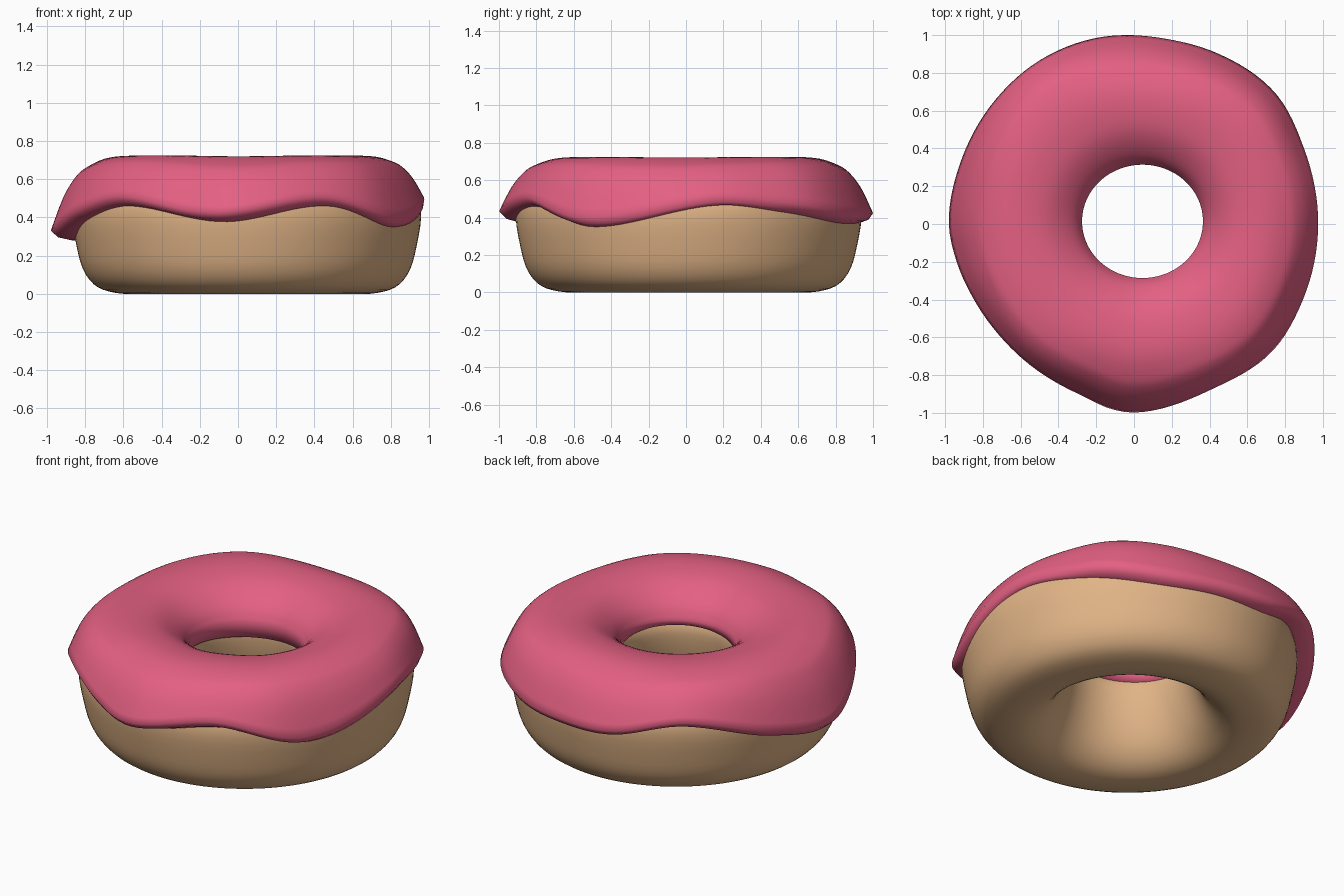
import bpy, bmesh, math
from mathutils import Vector

if "Cube" in bpy.data.objects:
    bpy.data.objects.remove(bpy.data.objects["Cube"])

SEGMENTS = 120
CENTER = Vector((0.045, 0.014, 0))


def hermite(a, b, m0, m1, u):
    return ((2*u**3 - 3*u**2 + 1) * a + (u**3 - 2*u**2 + u) * m0
            + (3*u**2 - 2*u**3) * b + (u**3 - u**2) * m1)


def around(table, angle):
    """Smooth periodic lookup in a list of (degrees, value)."""
    t = [(a - 360, v) for a, v in table] + table + [(a + 360, v) for a, v in table]
    for i in range(1, len(t) - 2):
        (x0, y0), (x1, y1), (x2, y2), (x3, y3) = t[i - 1:i + 3]
        if x1 <= angle < x2:
            w = x2 - x1
            return hermite(y1, y2, w * (y2 - y0) / (x2 - x0),
                           w * (y3 - y1) / (x3 - x1), (angle - x1) / w)


def smooth_path(points, closed=False, steps=3):
    """Catmull-Rom resampling of a short point list."""
    p = [Vector(q) for q in points]
    n = len(p)
    at = (lambda i: p[i % n]) if closed else (lambda i: p[max(0, min(n - 1, i))])
    out = []
    for i in range(n if closed else n - 1):
        a, b = at(i), at(i + 1)
        m0, m1 = (b - at(i - 1)) / 2, (at(i + 2) - a) / 2
        out += [hermite(a, b, m0, m1, k / steps) for k in range(steps)]
    return out if closed else out + [p[-1]]


def ring_object(name, section, color, angle):
    """Close a cross-section that varies with the angle into a ring."""
    bm = bmesh.new()
    rings = [[bm.verts.new(v) for v in section(360 * i / SEGMENTS)]
             for i in range(SEGMENTS)]
    n = len(rings[0])
    for i in range(SEGMENTS):
        a, b = rings[i], rings[(i + 1) % SEGMENTS]
        for j in range(n):
            k = (j + 1) % n
            bm.faces.new((a[j], b[j], b[k], a[k]))
    bmesh.ops.recalc_face_normals(bm, faces=bm.faces)
    mesh = bpy.data.meshes.new(name)
    bm.to_mesh(mesh)
    bm.free()
    obj = bpy.data.objects.new(name, mesh)
    bpy.context.collection.objects.link(obj)
    mat = bpy.data.materials.new(name + "_color")
    mat.diffuse_color = color
    mat.use_nodes = True
    mat.node_tree.nodes["Principled BSDF"].inputs["Base Color"].default_value = mat.diffuse_color
    mesh.materials.append(mat)
    bpy.ops.object.select_all(action='DESELECT')
    obj.select_set(True)
    bpy.context.view_layer.objects.active = obj
    bpy.ops.object.shade_smooth_by_angle(angle=math.radians(angle))
    return obj


def direction(deg):
    return Vector((math.cos(math.radians(deg)), math.sin(math.radians(deg)), 0))


UP = Vector((0, 0, 1))

# Dough: rounded, flat-bottomed ring flaring at the underside of the hole
DOUGH = smooth_path([(.60, 0), (.72, .012), (.80, .05), (.857, .13), (.89, .25),
                     (.913, .40), (.89, .50), (.80, .58), (.60, .62), (.42, .57),
                     (.345, .49), (.335, .40), (.365, .25), (.42, .12), (.50, .035)],
                    closed=True)


def dough_section(deg):
    d = direction(deg)
    d.y *= 1.012
    return [CENTER + d * r + UP * z for r, z in DOUGH]


# Icing: outer lip radius and height of its wavy lower edge, by angle
LIP_RADIUS = [(0, .975), (24, .985), (43, 1.02), (65, 1.005), (80, .995), (101, 1.005),
              (120, 1.0), (139, .985), (160, .975), (180, .98), (192, .96),
              (207, .935), (226, .925), (251, .945), (264, .99), (271, .998),
              (295, .967), (317, .995), (336, .98)]
EDGE_HEIGHT = [(9, .465), (33, .43), (60, .37), (82, .37), (101, .385), (125, .47),
               (155, .35), (180, .28), (205, .39), (228, .46), (263, .375),
               (297, .46), (327, .35)]
# fraction across the ring, height, share of the drop to the lip
ICING = smooth_path([(0, .53, 0), (.05, .595, 0), (.15, .655, 0),
                     (.28, .70, 0), (.45, .722, .01), (.60, .727, .05),
                     (.74, .727, .17), (.82, .727, .30), (.91, .727, .57),
                     (1, .727, 1)])


def icing_section(deg):
    d = direction(deg)
    edge = around(EDGE_HEIGHT, deg)
    lip = edge + .05
    hole_z = .46 + .03 * math.cos(math.radians(deg - 300))
    hole = CENTER + Vector((d.x * .32, d.y * .30, 0))
    rim = d * around(LIP_RADIUS, deg)
    # fuller shoulders on the diagonals
    full = 1 + .35 * math.sin(math.radians(2 * deg)) ** 2
    pts = [hole.lerp(rim, t) + UP * (z - max(s, 0) ** full * (z - lip))
           for t, z, s in ICING]
    # rounded underside of the lip, tucked into the dough
    contact = CENTER + d * .915
    return pts + [rim.lerp(contact, .35) + UP * (edge + .016),
                  contact + UP * edge,
                  CENTER + d * .87 + UP * edge,
                  CENTER + d * .38 + UP * hole_z,
                  hole + UP * (hole_z + .01)]


ring_object("dough", dough_section, (.75, .455, .24, 1), 60)
ring_object("icing", icing_section, (.77, .117, .225, 1), 130)
